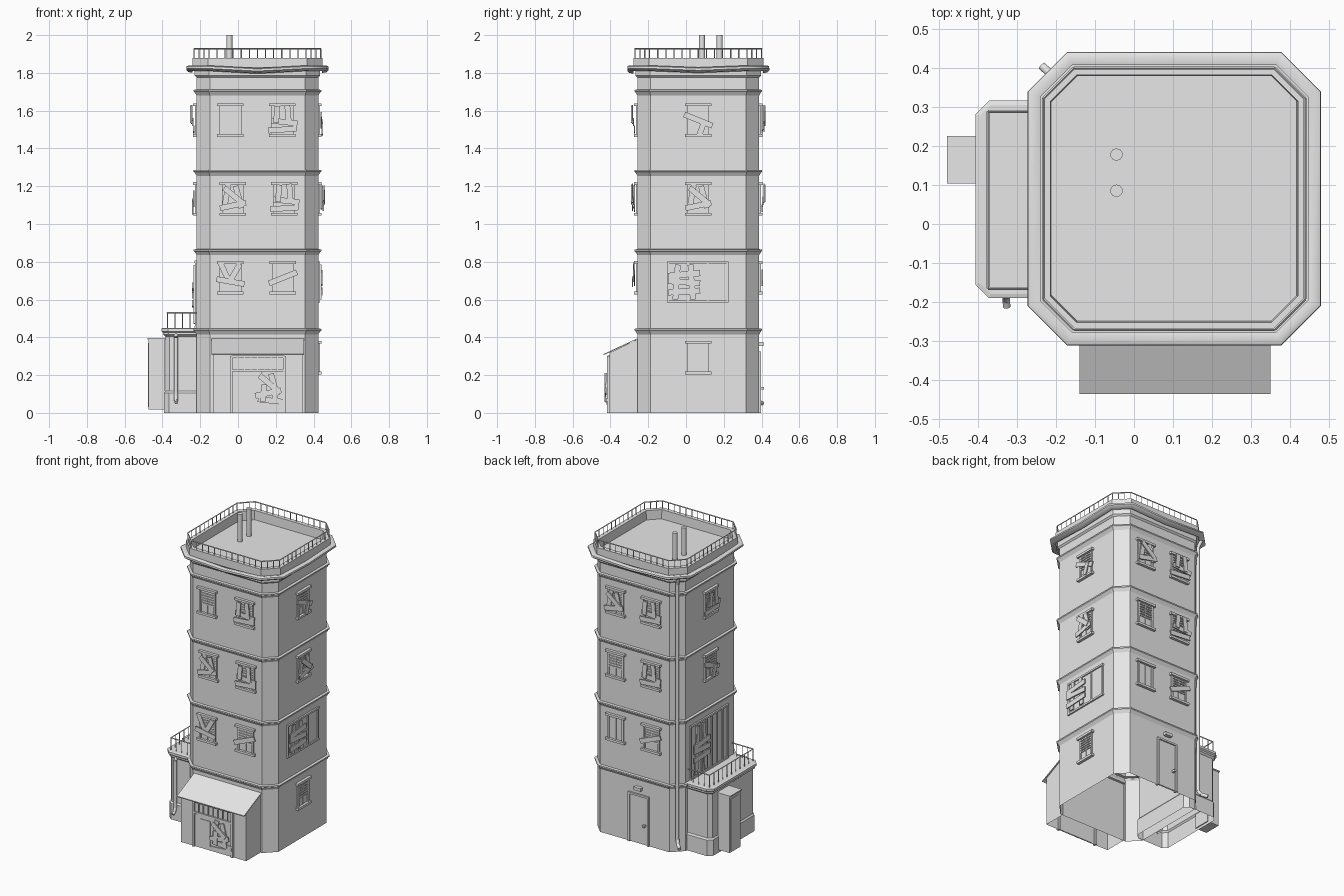
import bpy, bmesh, random
from math import radians, pi, cos
from mathutils import Matrix, Vector

random.seed(4)
if "Cube" in bpy.data.objects:
    bpy.data.objects.remove(bpy.data.objects["Cube"])

grey = bpy.data.materials.new("plain_grey")
grey.use_nodes = True
grey.diffuse_color = (0.8, 0.8, 0.8, 1)
grey.node_tree.nodes["Principled BSDF"].inputs["Base Color"].default_value = (0.8, 0.8, 0.8, 1)

CX, CY, HALF, LEG = 0.103, 0.065, 0.322, 0.07
CENTRE = Matrix.Translation((CX, CY, 0))
SIDES = {name: CENTRE @ Matrix.Rotation(i * pi / 2, 4, 'Z')
         for i, name in enumerate(("front", "left", "back", "right"))}


def finish(bm, name, smooth=False):
    bmesh.ops.recalc_face_normals(bm, faces=bm.faces)
    mesh = bpy.data.meshes.new(name)
    bm.to_mesh(mesh)
    bm.free()
    mesh.materials.append(grey)
    obj = bpy.data.objects.new(name, mesh)
    bpy.context.collection.objects.link(obj)
    if smooth:
        bpy.ops.object.select_all(action='DESELECT')
        obj.select_set(True)
        bpy.context.view_layer.objects.active = obj
        bpy.ops.object.shade_smooth_by_angle(angle=radians(50))
    return obj


def box(bm, centre, size, frame=Matrix(), tilt=0):
    m = frame @ Matrix.Translation(centre) @ Matrix.Rotation(-radians(tilt), 4, 'Y')
    bmesh.ops.create_cube(bm, size=1, matrix=m @ Matrix.Diagonal((*size, 1)))


def rod(bm, a, b, r, sides=4):
    a, b = Vector(a), Vector(b)
    turn = (b - a).to_track_quat('Z', 'Y').to_matrix().to_4x4()
    bmesh.ops.create_cone(bm, cap_ends=True, segments=sides, radius1=r, radius2=r,
                          depth=(b - a).length, matrix=Matrix.Translation((a + b) / 2) @ turn)


def pipe(name, points, r):
    bm = bmesh.new()
    for a, b in zip(points, points[1:]):
        rod(bm, a, b, r, 10)
    return finish(bm, name, True)


def octagon(hx, hy, leg, z, cx=CX, cy=CY):
    corners = []
    for sx, sy in ((1, 1), (-1, 1), (-1, -1), (1, -1)):
        pair = [(cx + sx * hx, cy + sy * (hy - leg), z), (cx + sx * (hx - leg), cy + sy * hy, z)]
        corners += pair if sx * sy > 0 else pair[::-1]
    return [Vector(c) for c in corners]


def loft(bm, rings, cap=False, loop=False):
    rows = [[bm.verts.new(p) for p in ring] for ring in rings]
    for low, high in zip(rows, rows[1:] + (rows[:1] if loop else [])):
        for i in range(len(low)):
            j = (i + 1) % len(low)
            bm.faces.new((low[i], low[j], high[j], high[i]))
    if cap:
        bm.faces.new(rows[-1])


def tower_ring(half, z):
    return octagon(half, half, LEG + (half - HALF) * 0.586, z)


# Hollow tower shell with floor bands, parapet and sunken roof
profile = [(HALF, 0)]
for z in (0.415, 0.835, 1.255, 1.68):
    profile += [(HALF, z), (0.333, z + 0.018), (0.338, z + 0.022), (0.338, z + 0.03), (HALF, z + 0.032)]
profile += [(HALF, 1.775), (0.332, 1.785), (0.332, 1.81), (0.344, 1.83), (0.344, 1.88),
            (0.317, 1.88), (0.314, 1.82)]
bm = bmesh.new()
loft(bm, [tower_ring(h, z) for h, z in profile], cap=True)
finish(bm, "tower_walls")

# Sagging gutter around the parapet
bm = bmesh.new()
sag = [random.uniform(0.008, 0.024) if i % 2 else 0 for i in range(16)]
rings = []
for half, z in ((0.343, 1.835), (0.364, 1.84), (0.375, 1.835), (0.376, 1.824), (0.365, 1.814), (0.343, 1.81)):
    ring = tower_ring(half, z)
    dense = []
    for i, p in enumerate(ring):
        q = ring[(i + 1) % 8]
        dense.append(p)
        middle = (p + q) / 2
        if i % 2:
            middle.z -= sag[i]
        dense.append(middle)
    rings.append(dense)
loft(bm, rings, loop=True)
finish(bm, "roof_gutter", True)


def railing(name, points, height, step, closed=False):
    bm = bmesh.new()
    up = Vector((0, 0, height))
    for a, b in zip(points, points[1:] + (points[:1] if closed else [])):
        a, b = Vector(a), Vector(b)
        rod(bm, a + up, b + up, 0.004)
        count = max(1, round((b - a).length / step))
        for i in range(count + 1):
            p = a.lerp(b, i / count)
            rod(bm, p, p + up, 0.003)
    finish(bm, name)


railing("roof_railing", tower_ring(0.335, 1.88), 0.048, 0.042, True)
for i, y in enumerate((0.085, 0.178)):
    pipe(f"roof_vent_{i + 1}", [(-0.045, y, 1.815), (-0.045, y, 2)], 0.016)
pipe("tower_downpipe", [(-0.21, 0.378, 1.82), (-0.193, 0.365, 1.77), (-0.193, 0.365, 0.09),
                        (-0.205, 0.377, 0.065), (-0.236, 0.405, 0.05)], 0.011)

# Windows and their nailed boards: along, up, length, tilt
BOARDS = {
    "slats": [],
    "pane": [],
    "zig": [(-0.035, 0.01, 0.13, 80), (0.03, 0.01, 0.12, 105), (0, -0.035, 0.14, 12), (0, 0.02, 0.12, -40)],
    "bars": [(0, -0.05, 0.15, 4), (0.01, -0.01, 0.14, -6), (0.03, 0.03, 0.1, 95), (-0.03, 0.03, 0.09, 85)],
    "rise": [(0, 0, 0.16, 22)],
    "fall": [(0, 0, 0.16, -22), (0.02, -0.04, 0.08, 70)],
    "fork": [(-0.03, 0.03, 0.11, 115), (0.025, 0.03, 0.1, 60), (0, -0.02, 0.15, -10)],
}


def nail_boards(bm, frame, u, y, z, kind):
    for i, (du, dz, length, tilt) in enumerate(BOARDS[kind]):
        box(bm, (u + du, y - 0.005 * i, z + dz), (length, 0.007, 0.03), frame, tilt)


def window(side, u, z, kind, number):
    frame, bm = SIDES[side], bmesh.new()
    box(bm, (u, -HALF, z), (0.1, 0.004, 0.16), frame)
    for s in (-1, 1):
        box(bm, (u + s * 0.052, -HALF, z), (0.012, 0.018, 0.15), frame)
        box(bm, (u, -HALF, z + s * 0.081), (0.14, 0.036, 0.015), frame)
    box(bm, (u, -HALF, z), (0.007, 0.012, 0.15), frame)
    if kind != "pane":
        for i in range(6):
            box(bm, (u, -HALF - 0.005, z + 0.064 - i * 0.016), (0.094, 0.006, 0.009), frame)
    nail_boards(bm, frame, u, -HALF - 0.016, z, kind)
    finish(bm, f"{side}_window_{number}")


FLOORS = (0.293, 0.715, 1.133, 1.55)
LAYOUT = {
    "front": [(-0.143, 1, "fork"), (0.135, 1, "rise"), (-0.13, 2, "zig"), (0.142, 2, "bars"),
              (-0.143, 3, "slats"), (0.132, 3, "bars")],
    "left": [(0, 0, "slats"), (0, 2, "zig"), (0, 3, "fall")],
    "back": [(-0.135, 1, "pane"), (0.125, 1, "rise"), (-0.135, 2, "slats"), (0.125, 2, "bars"),
             (-0.135, 3, "zig"), (0.125, 3, "bars")],
    "right": [(0, 2, "fall"), (0, 3, "bars")],
}
for side, entries in LAYOUT.items():
    for n, (u, floor, kind) in enumerate(entries):
        window(side, u, FLOORS[floor], kind, n + 1)


def big_frame(side, name, u0, u1, z0, z1, bars, board_u):
    frame, bm = SIDES[side], bmesh.new()
    middle, height = (z0 + z1) / 2, z1 - z0
    box(bm, ((u0 + u1) / 2, -HALF, middle), (u1 - u0, 0.004, height), frame)
    for z in (z0, z1):
        box(bm, ((u0 + u1) / 2, -HALF, z), (u1 - u0 + 0.012, 0.02, 0.012), frame)
    for i in range(bars + 1):
        box(bm, (u0 + (u1 - u0) * i / bars, -HALF, middle), (0.01, 0.016, height), frame)
    for dz, tilt in ((-0.05, 3), (0, -4), (0.04, 5)):
        box(bm, (board_u, -HALF - 0.02, middle + dz), (0.17, 0.007, 0.032), frame, tilt)
    for du in (-0.04, 0.04):
        box(bm, (board_u + du, -HALF - 0.013, middle), (0.03, 0.007, height * 0.9), frame, du * 100)
    finish(bm, name)


big_frame("left", "wide_window", -0.16, 0.155, 0.59, 0.795, 3, -0.075)
big_frame("right", "balcony_door", -0.2, 0.18, 0.455, 0.8, 7, -0.11)

# Back door with lamp and knob
bm, back = bmesh.new(), SIDES["back"]
box(bm, (0.033, -HALF, 0.16), (0.13, 0.006, 0.31), back)
for u in (-0.037, 0.103):
    box(bm, (u, -HALF, 0.16), (0.012, 0.022, 0.32), back)
box(bm, (0.033, -HALF, 0.32), (0.152, 0.022, 0.012), back)
box(bm, (0.033, -HALF - 0.008, 0.365), (0.05, 0.03, 0.02), back)
box(bm, (0.078, -HALF - 0.012, 0.13), (0.014, 0.03, 0.014), back)
finish(bm, "back_door")

# Porch walls and sloping roof
bm = bmesh.new()
ends = [[bm.verts.new((x, y, z)) for y, z in ((-0.25, 0), (-0.405, 0), (-0.405, 0.318), (-0.25, 0.392))]
        for x in (-0.133, 0.343)]
for end in ends:
    bm.faces.new(end)
for i in (1, 2):
    bm.faces.new((ends[0][i], ends[0][i + 1], ends[1][i + 1], ends[1][i]))
finish(bm, "porch_walls")
bm = bmesh.new()
loft(bm, [[Vector((x, y, z)) for y, z in ((-0.25, 0.398), (-0.436, 0.312), (-0.436, 0.306), (-0.25, 0.392))]
          for x in (-0.14, 0.35)], loop=False)
bmesh.ops.holes_fill(bm, edges=bm.edges)
finish(bm, "porch_roof")

# Porch door, barred transom and boards
bm = bmesh.new()
for x in (-0.036, 0.246):
    box(bm, (x, -0.406, 0.15), (0.014, 0.022, 0.3))
for z in (0.225, 0.297):
    box(bm, (0.105, -0.406, z), (0.28, 0.02, 0.012))
for i in range(1, 8):
    box(bm, (-0.036 + 0.035 * i, -0.406, 0.261), (0.005, 0.012, 0.065))
box(bm, (0.115, -0.406, 0.11), (0.245, 0.008, 0.215))
box(bm, (0.05, -0.41, 0.11), (0.07, 0.008, 0.17))
nail_boards(bm, Matrix(), 0.16, -0.414, 0.14, "zig")
nail_boards(bm, Matrix(), 0.165, -0.412, 0.075, "bars")
finish(bm, "porch_door")

# Side annex with plinth and cornice
bm = bmesh.new()
loft(bm, [octagon(0.112 + d, 0.232 + d, 0.022 + d * 0.586, z, -0.273, 0.063) for d, z in
          ((0.008, 0), (0.008, 0.105), (0, 0.115), (0, 0.405), (0.012, 0.415), (0.012, 0.425),
           (0.021, 0.432), (0.021, 0.447), (0.01, 0.45))], cap=True)
finish(bm, "annex_walls")
railing("balcony_railing", [(-0.215, -0.165, 0.45), (-0.374, -0.165, 0.45),
                            (-0.374, 0.288, 0.45), (-0.215, 0.288, 0.45)], 0.08, 0.045)
pipe("annex_downpipe", [(-0.328, -0.165, 0.425), (-0.328, -0.184, 0.4), (-0.328, -0.184, 0.09),
                        (-0.328, -0.195, 0.065), (-0.326, -0.212, 0.055)], 0.01)

# Cabinet standing against the annex
bm = bmesh.new()
box(bm, (-0.43, 0.165, 0.203), (0.086, 0.112, 0.37))
box(bm, (-0.432, 0.165, 0.392), (0.096, 0.122, 0.008))
box(bm, (-0.473, 0.165, 0.2), (0.006, 0.09, 0.34))
finish(bm, "annex_cabinet")
